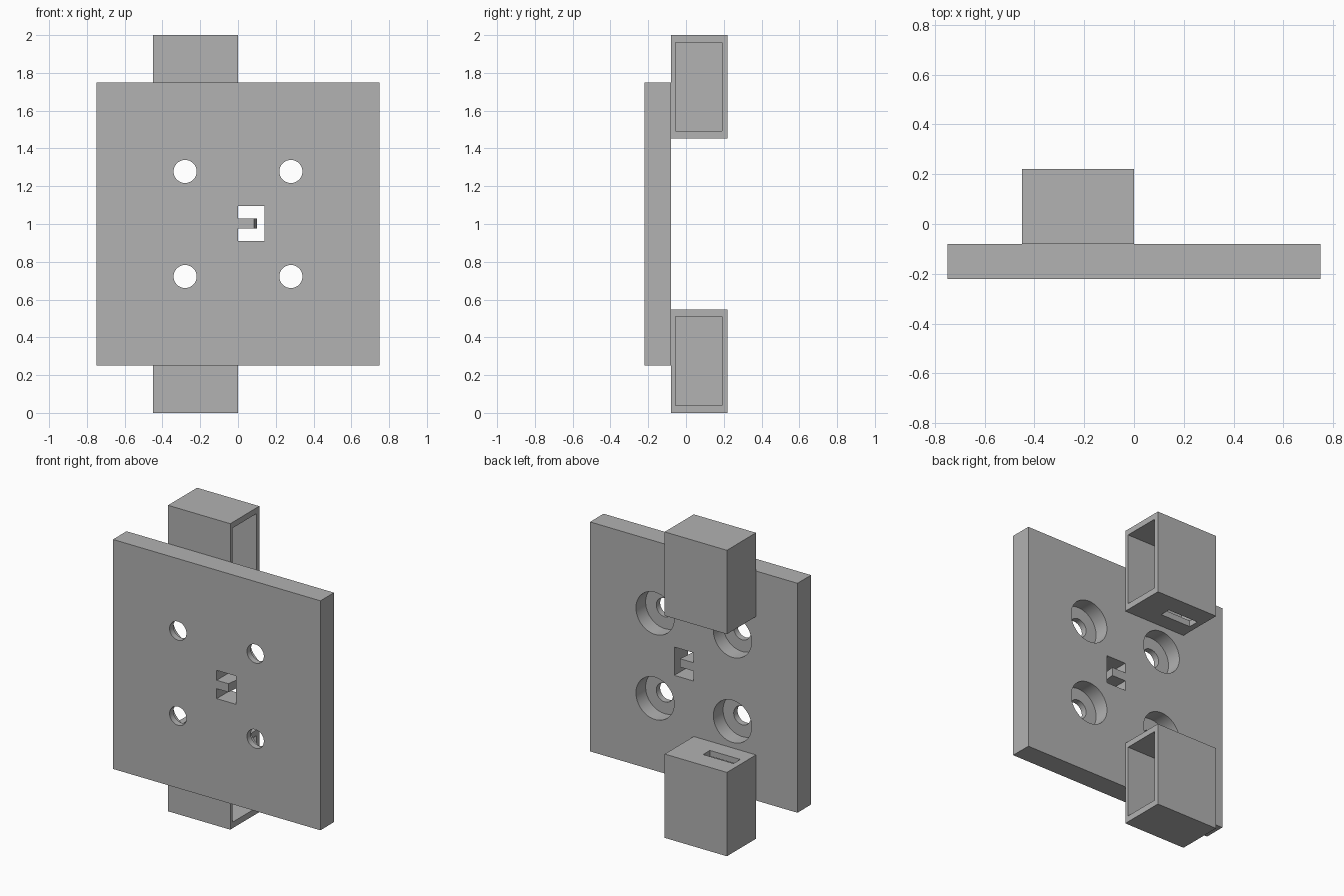
import bpy
import bmesh
from math import radians
from mathutils import Matrix, Vector

default_cube = bpy.data.objects.get("Cube")
if default_cube:
    bpy.data.objects.remove(default_cube, do_unlink=True)

# Single plain grey for every part
grey = bpy.data.materials.new("plain grey")
grey.use_nodes = True
colour = (0.445, 0.445, 0.445, 1)
grey.diffuse_color = colour
grey.node_tree.nodes["Principled BSDF"].inputs["Base Color"].default_value = colour


def make_object(name, bm):
    mesh = bpy.data.meshes.new(name)
    bm.to_mesh(mesh)
    bm.free()
    mesh.materials.append(grey)
    obj = bpy.data.objects.new(name, mesh)
    bpy.context.collection.objects.link(obj)
    return obj


def box(name, xs, ys, zs):
    """Box spanning the given (low, high) ranges."""
    bm = bmesh.new()
    bmesh.ops.create_cube(bm, size=1)
    low, high = (Vector(v) for v in zip(xs, ys, zs))
    bmesh.ops.scale(bm, vec=high - low, verts=bm.verts)
    bmesh.ops.translate(bm, vec=(low + high) / 2, verts=bm.verts)
    return make_object(name, bm)


def cylinder(name, x, z, radius, ys):
    """Cylinder lying along y."""
    bm = bmesh.new()
    place = Matrix.Translation((x, sum(ys) / 2, z)) @ Matrix.Rotation(radians(90), 4, "X")
    bmesh.ops.create_cone(bm, cap_ends=True, segments=64, radius1=radius,
                          radius2=radius, depth=ys[1] - ys[0], matrix=place)
    return make_object(name, bm)


def select_only(obj):
    bpy.ops.object.select_all(action="DESELECT")
    obj.select_set(True)
    bpy.context.view_layer.objects.active = obj


def cut(target, cutter):
    cutter.hide_render = True
    mod = target.modifiers.new("cut", "BOOLEAN")
    mod.operation = "DIFFERENCE"
    mod.solver = "EXACT"
    mod.object = cutter
    select_only(target)
    bpy.ops.object.modifier_apply(modifier=mod.name)
    bpy.data.objects.remove(cutter, do_unlink=True)


FRONT, BACK = -0.22, -0.08

# Mounting plate with four counterbored screw holes and a central window
plate = box("mounting_plate", (-0.75, 0.75), (FRONT, BACK), (0.25, 1.75))
for x in (-0.28, 0.28):
    for z in (0.722, 1.278):
        cut(plate, cylinder("screw_hole", x, z, 0.061, (FRONT - 0.1, BACK + 0.1)))
        cut(plate, cylinder("counterbore", x, z, 0.138, (BACK - 0.1, BACK + 0.1)))
cut(plate, box("window", (0, 0.14), (FRONT - 0.1, BACK + 0.1), (0.91, 1.095)))
select_only(plate)
bpy.ops.object.shade_smooth_by_angle(angle=radians(30))

# Latch tongue in the window, slightly shorter at the front
tongue = box("latch_tongue", (-0.01, 0.1), (FRONT, BACK), (0.975, 1.03))
for v in tongue.data.vertices:
    if v.co.x > 0 and v.co.y < -0.2:
        v.co.x = 0.086

# Two hollow sockets, open to the left, each slotted on the side facing the other
for name, low, high, slot in (("lower_socket", 0, 0.548, (0.45, 0.6)),
                              ("upper_socket", 1.452, 2, (1.4, 1.55))):
    socket = box(name, (-0.45, 0), (BACK, 0.22), (low, high))
    cut(socket, box("cavity", (-0.415, 0.1), (BACK + 0.025, 0.19), (low + 0.04, high - 0.038)))
    cut(socket, box("slot", (-0.41, -0.19), (0.025, 0.095), slot))
